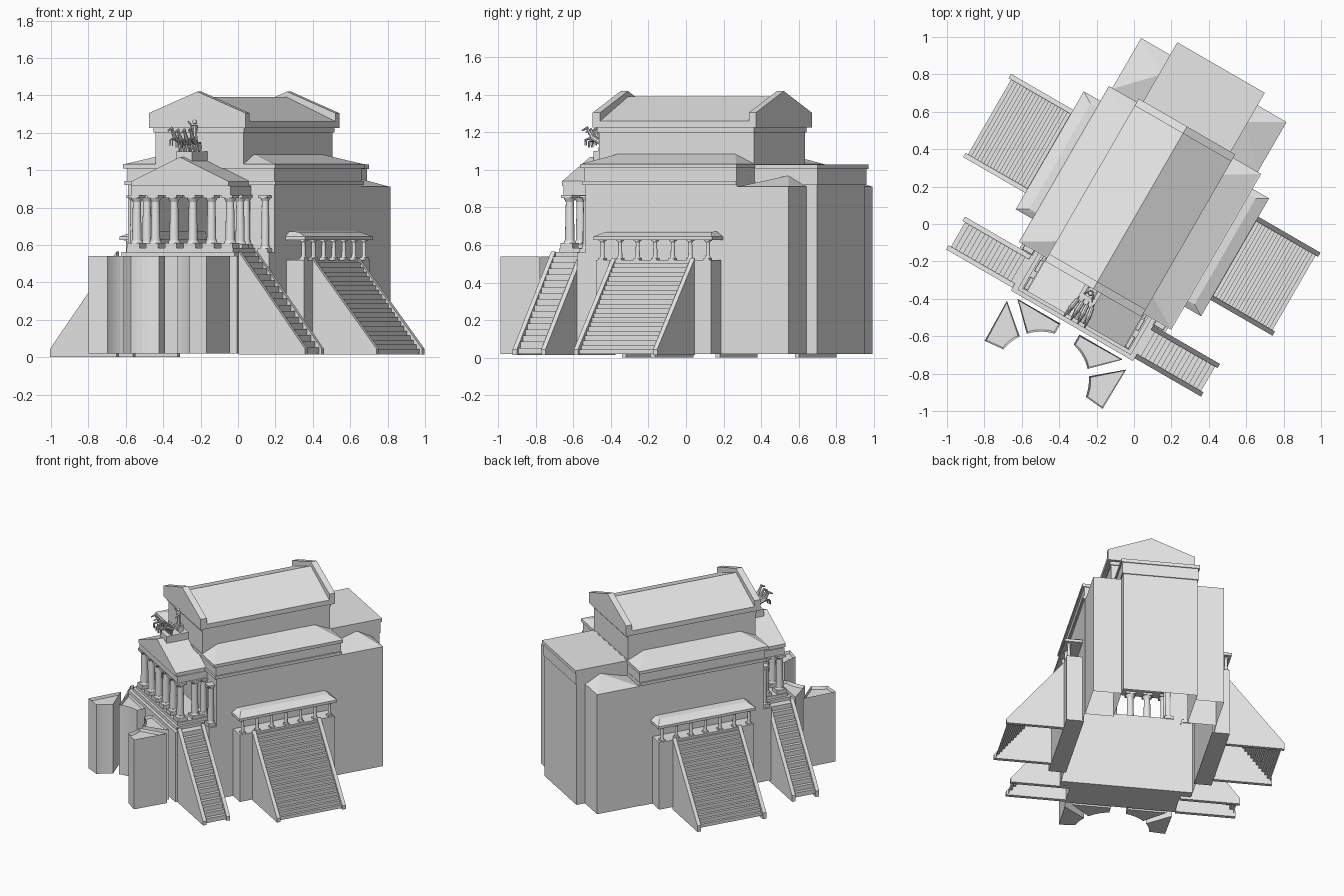
import bpy, bmesh, math
from mathutils import Matrix, Vector

if "Cube" in bpy.data.objects:
    bpy.data.objects.remove(bpy.data.objects["Cube"])

# Local frame: s = across the building, v = front to back; turned 30 degrees at the end
PLACE = Matrix.Rotation(math.radians(-30), 4, 'Z') @ Matrix.Translation((-0.015, 0, 0))
stone = bpy.data.materials.new("grey_stone")
stone.diffuse_color = (0.8, 0.8, 0.8, 1)
stone.use_nodes = True
stone.node_tree.nodes["Principled BSDF"].inputs["Base Color"].default_value = stone.diffuse_color


def finish(name, bm, closed=True, smooth=False):
    if closed:
        bmesh.ops.recalc_face_normals(bm, faces=bm.faces)
    me = bpy.data.meshes.new(name)
    bm.to_mesh(me)
    bm.free()
    me.materials.append(stone)
    ob = bpy.data.objects.new(name, me)
    ob.matrix_world = PLACE
    bpy.context.collection.objects.link(ob)
    if smooth:
        bpy.context.view_layer.objects.active = ob
        ob.select_set(True)
        bpy.ops.object.shade_smooth_by_angle(angle=math.radians(40))
        ob.select_set(False)
    return ob


def add_box(bm, s0, s1, v0, v1, z0, z1):
    m = Matrix.Translation(((s0 + s1) / 2, (v0 + v1) / 2, (z0 + z1) / 2))
    bmesh.ops.create_cube(bm, size=1, matrix=m @ Matrix.Diagonal((abs(s1 - s0), v1 - v0, z1 - z0, 1)))


def box(name, *dims):
    bm = bmesh.new()
    add_box(bm, *dims)
    return finish(name, bm)


def add_prism(bm, pts, a, b, axis='v'):
    def at(p, t):
        return (p[0], t, p[1]) if axis == 'v' else (p[0], p[1], t)
    lo = [bm.verts.new(at(p, a)) for p in pts]
    hi = [bm.verts.new(at(p, b)) for p in pts]
    n = len(pts)
    for i in range(n):
        j = (i + 1) % n
        bm.faces.new((lo[i], lo[j], hi[j], hi[i]))
    bm.faces.new(lo[::-1])
    return bm.faces.new(hi)


def prism(name, pts, a, b, axis='v'):
    bm = bmesh.new()
    add_prism(bm, pts, a, b, axis)
    return finish(name, bm)


def gable(name, half, z0, z1, peak, v0, v1):
    return prism(name, [(-half, z0), (half, z0), (half, z1), (0, peak), (-half, z1)], v0, v1)


def hull(name, pts):
    bm = bmesh.new()
    for p in pts:
        bm.verts.new(p)
    bmesh.ops.convex_hull(bm, input=bm.verts)
    bmesh.ops.dissolve_limit(bm, angle_limit=0.01, verts=bm.verts, edges=bm.edges)
    return finish(name, bm)


def wall(name, path, z0, z1, flip=False):
    bm = bmesh.new()
    lo = [bm.verts.new((p[0], p[1], z0)) for p in path]
    hi = [bm.verts.new((p[0], p[1], z1)) for p in path]
    for i in range(len(path) - 1):
        bm.faces.new((lo[i], lo[i + 1], hi[i + 1], hi[i]))
    if flip:
        bmesh.ops.reverse_faces(bm, faces=bm.faces)
    return finish(name, bm, closed=False)


def add_rod(bm, p, q, r1, r2, seg=8):
    p, q = Vector(p), Vector(q)
    m = Matrix.Translation((p + q) / 2) @ (q - p).to_track_quat('Z', 'Y').to_matrix().to_4x4()
    bmesh.ops.create_cone(bm, cap_ends=True, segments=seg, radius1=r1, radius2=r2,
                          depth=(q - p).length, matrix=m)


def column(name, s, v, z0, z1, r):
    bm = bmesh.new()
    add_box(bm, s - r * 1.4, s + r * 1.4, v - r * 1.4, v + r * 1.4, z0, z0 + r)
    add_rod(bm, (s, v, z0 + r), (s, v, z0 + r * 1.5), r * 1.3, r * 1.1, 16)
    add_rod(bm, (s, v, z0 + r * 1.5), (s, v, z1 - r * 1.4), r, r * 0.82, 16)
    add_rod(bm, (s, v, z1 - r * 1.4), (s, v, z1 - r * 0.6), r * 0.85, r * 1.25, 16)
    add_box(bm, s - r * 1.3, s + r * 1.3, v - r * 1.3, v + r * 1.3, z1 - r * 0.6, z1)
    return finish(name, bm, smooth=True)


def stair(name, side, s0, s1, v0, v1, top, n, rail=0.026):
    bottom = 0.0 if side < 0 else 0.015
    # side walls with sloping copings
    prof = [(side * s0, bottom), (side * s1, bottom), (side * s1, 0.045), (side * s0, top + 0.025)]
    for i, a in enumerate((v0, v1 - rail)):
        prism(f"{name}_side_wall_{i}", prof, a, a + rail)
    # flight of treads and risers
    bm = bmesh.new()
    run, rise = (s1 - s0 - 0.015) / n, (top - 0.02) / n
    line = [(s0, top)]
    for i in range(n):
        line += [(s0 + run * (i + 1), top - rise * i), (s0 + run * (i + 1), top - rise * (i + 1))]
    rows = [[bm.verts.new((side * s, v, z)) for s, z in line] for v in (v0 + rail, v1 - rail)]
    for i in range(len(line) - 1):
        f = [rows[0][i], rows[0][i + 1], rows[1][i + 1], rows[1][i]]
        bm.faces.new(f if side > 0 else f[::-1])
    finish(name + "_steps", bm, closed=False)


# Upper hall and its gabled roof
box("upper_hall", -.272, .272, -.386, .565, 1.02, 1.2)
box("upper_hall_band", -.28, .28, -.394, .572, 1.2, 1.226)
gable("main_roof", .298, 1.225, 1.26, 1.39, -.37, .555)
gable("front_gable", .298, 1.225, 1.305, 1.42, -.41, -.365)
gable("back_gable", .298, 1.225, 1.305, 1.42, .55, .593)

# Hall entablature, which also closes the hall from above
box("hall_ledge", -.465, .465, -.38, .567, .92, .942)
box("hall_frieze", -.455, .455, -.37, .565, .942, 1.01)
box("hall_cornice", -.47, .47, -.39, .572, 1.01, 1.032)

# Stage block at the back
wall("stage_wall", [(.255, .56), (.255, .943), (-.255, .943), (-.255, .56)], .02, .93)
box("stage_frieze", -.262, .262, .56, .95, .92, 1.006)
box("stage_cornice", -.27, .27, .55, .957, 1.005, 1.03)

for side, tag in ((1, "right"), (-1, "left")):
    fl = side < 0
    # hall walls, side roofs and back wings
    wall(f"hall_wall_{tag}", [(side * a, b) for a, b in
         ((.3, -.365), (.452, -.365), (.452, .565), (.255, .565))], .02, .93, fl)
    hull(f"side_roof_{tag}", [(side * a, b, c) for a, b, c in
         ((.27, -.39, 1.03), (.47, -.39, 1.03), (.47, .572, 1.03), (.27, .572, 1.03),
          (.27, -.27, 1.085), (.27, .45, 1.085))])
    wall(f"wing_wall_{tag}", [(side * a, b) for a, b in
         ((.449, .565), (.449, .88), (.255, .88))], .02, .912, fl)
    hull(f"wing_roof_{tag}", [(side * a, b, c) for a, b, c in
         ((.255, .565, .91), (.449, .565, .91), (.449, .88, .91), (.255, .88, .91),
          (.255, .77, .97))])

    # side terrace with a colonnade and canopy
    box(f"side_terrace_{tag}", side * .44, side * .56, -.24, .468, .02, .52)
    for i in range(7):
        column(f"terrace_column_{tag}_{i}", side * .54, -.21 + i * .108, .52, .628, .012)
    box(f"canopy_eave_{tag}", side * .445, side * .572, -.248, .48, .626, .645)
    hull(f"canopy_roof_{tag}", [(side * a, b, c) for a, b, c in
         ((.445, -.248, .645), (.572, -.248, .645), (.572, .48, .645), (.445, .48, .645),
          (.445, -.21, .672), (.445, .442, .672), (.51, -.21, .67), (.51, .442, .67))])

    # stairs
    stair(f"side_stair_{tag}", side, .555, .955, -.147, .366, .505, 20)
    stair(f"front_stair_{tag}", side, .377, .787, -.62, -.418, .54, 16)

    # porch flank columns
    box(f"flank_ledge_{tag}", side * .37, side * .45, -.42, -.36, .02, .56)
    column(f"flank_column_{tag}", side * .405, -.385, .56, .865, .022)
    column(f"porch_side_column_{tag}", side * .288, -.45, .58, .866, .025)
    column(f"porch_inner_column_{tag}", side * .288, -.385, .58, .866, .022)

    # free-standing pylons in front, each with one edge following a shared circle
    def arc(a0, a1, r=.257):
        return [(r * math.cos(math.radians(a0 + (a1 - a0) * i / 5)),
                 -.97 + r * math.sin(math.radians(a0 + (a1 - a0) * i / 5))) for i in range(6)]
    for kind, plan in (("outer", [(-.364, -.94), (-.368, -.695)] + arc(146, 171)),
                       ("inner", [(-.325, -.658), (-.058, -.658)] + arc(103, 137))):
        bm = bmesh.new()
        top = add_prism(bm, [(-side * a, b) for a, b in plan], .02, .54, 'z')
        bmesh.ops.recalc_face_normals(bm, faces=bm.faces)
        bmesh.ops.inset_region(bm, faces=[top], thickness=.01)
        bmesh.ops.translate(bm, verts=top.verts, vec=(0, 0, -.02))
        finish(f"pylon_{kind}_{tag}", bm, closed=False)

# Front porch: base, steps, six columns and pediment
box("porch_base", -.377, .377, -.637, -.36, .02, .54)
box("porch_lower_step", -.35, .35, -.615, -.36, .54, .562)
box("porch_upper_step", -.33, .33, -.597, -.36, .562, .584)
for i in range(6):
    column(f"porch_column_{i}", -.288 + i * .1152, -.557, .584, .866, .026)
box("porch_architrave", -.305, .305, -.585, -.365, .865, .915)
gable("porch_pediment", .3, .915, .94, 1.07, -.597, -.37)
box("statue_pedestal", -.05, .05, -.55, -.386, 1.0, 1.1)

# Statue: rearing beasts drawing a cart with a standing figure
bm = bmesh.new()
for s in (-.045, -.015, .015, .045):
    k = 1 if s > 0 else -1
    lift = .01 if abs(s) > .03 else 0
    add_rod(bm, (s, -.50, 1.14), (s * 1.2, -.56, 1.165 + lift), .012, .014)
    add_rod(bm, (s * 1.2, -.555, 1.165 + lift), (s * 1.3, -.585, 1.215 + lift), .012, .007)
    add_rod(bm, (s * 1.3, -.578, 1.215 + lift), (s * 1.4, -.612, 1.2 + lift), .009, .004)
    add_rod(bm, (s, -.498, 1.14), (s, -.48, 1.165), .004, .002, 6)
    for d in (-.007, .007):
        add_rod(bm, (s + d, -.505, 1.14), (s + d, -.515, 1.1), .007, .004, 6)
        add_rod(bm, (s * 1.2 + d, -.56, 1.16 + lift), (s * 1.2 + d, -.595, 1.15 + lift), .006, .004, 6)
        add_rod(bm, (s * 1.2 + d, -.593, 1.152 + lift), (s * 1.2 + d, -.595, 1.12 + lift), .004, .003, 6)
add_box(bm, -.022, .022, -.46, -.41, 1.115, 1.15)
for s in (-.028, .028):
    add_rod(bm, (s - .003, -.435, 1.122), (s + .003, -.435, 1.122), .022, .022, 12)
add_rod(bm, (0, -.435, 1.13), (0, -.435, 1.205), .018, .011)
add_rod(bm, (0, -.435, 1.205), (0, -.437, 1.24), .013, .016)
bmesh.ops.create_icosphere(bm, subdivisions=2, radius=.012, matrix=Matrix.Translation((0, -.438, 1.258)))
add_rod(bm, (.014, -.437, 1.232), (.03, -.475, 1.215), .006, .004, 6)
add_rod(bm, (-.014, -.437, 1.232), (-.03, -.455, 1.262), .006, .004, 6)
finish("roof_statue", bm, smooth=True)
